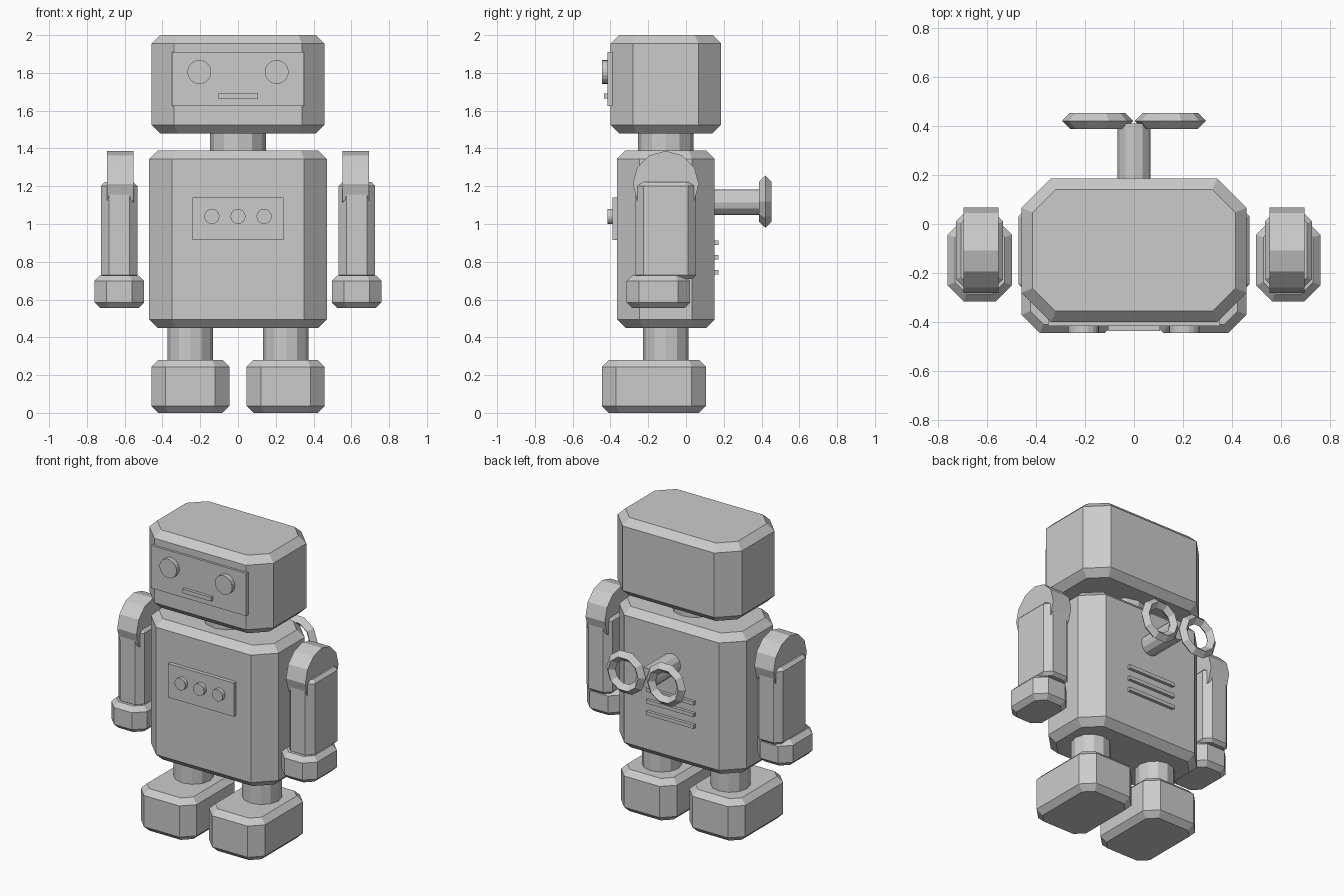
import bpy, bmesh
from math import pi, radians
from mathutils import Matrix, Vector

if "Cube" in bpy.data.objects:
    bpy.data.objects.remove(bpy.data.objects["Cube"])

grey = bpy.data.materials.new("plain_grey")
grey.use_nodes = True
COLOUR = (0.6, 0.6, 0.6, 1)
grey.diffuse_color = COLOUR
grey.node_tree.nodes["Principled BSDF"].inputs["Base Color"].default_value = COLOUR
MID = -0.107  # depth of the body axis


def finish(bm, name):
    bmesh.ops.recalc_face_normals(bm, faces=bm.faces)
    mesh = bpy.data.meshes.new(name)
    bm.to_mesh(mesh)
    bm.free()
    mesh.materials.append(grey)
    obj = bpy.data.objects.new(name, mesh)
    bpy.context.collection.objects.link(obj)
    return obj


def box(name, x, y, z, corner=0, rim=0):
    """Box from (min, max) ranges, with chamfered uprights and rims."""
    bm = bmesh.new()
    bmesh.ops.create_cube(bm, size=1)
    for v in bm.verts:
        v.co = Vector([(r[0] + r[1]) / 2 + c * (r[1] - r[0]) for r, c in zip((x, y, z), v.co)])
    if corner:
        uprights = [e for e in bm.edges if abs(e.verts[0].co.z - e.verts[1].co.z) > 1e-4]
        bmesh.ops.bevel(bm, geom=uprights, offset=corner, segments=1, affect='EDGES')
    if rim:
        rims = [e for e in bm.edges if abs(e.verts[0].co.z - e.verts[1].co.z) < 1e-4]
        bmesh.ops.bevel(bm, geom=rims, offset=rim, segments=1, affect='EDGES')
    return finish(bm, name)


def cylinder(name, centre, radius, length, axis='Z', sides=12):
    turn = {'X': Matrix.Rotation(pi / 2, 4, 'Y'),
            'Y': Matrix.Rotation(pi / 2, 4, 'X'), 'Z': Matrix()}[axis]
    bm = bmesh.new()
    bmesh.ops.create_cone(bm, cap_ends=True, segments=sides, radius1=radius, radius2=radius,
                          depth=length, matrix=Matrix.Translation(centre) @ turn)
    return finish(bm, name)


def ring(name, centre, major, minor, sides=10):
    """Diamond-section ring facing the back."""
    bm = bmesh.new()
    section = [bm.verts.new(p) for p in ((major + minor, 0, 0), (major, minor, 0),
                                         (major - minor, 0, 0), (major, -minor, 0))]
    edges = [bm.edges.new((section[i], section[i - 1])) for i in range(4)]
    bmesh.ops.spin(bm, geom=section + edges, cent=(0, 0, 0), axis=(0, 1, 0),
                   angle=2 * pi, steps=sides)
    bmesh.ops.remove_doubles(bm, verts=bm.verts, dist=1e-4)
    bmesh.ops.translate(bm, verts=bm.verts, vec=centre)
    return finish(bm, name)


# Head, neck and torso
box("head", (-0.458, 0.458), (MID - 0.293, MID + 0.293), (1.48, 2), 0.12, 0.045)
cylinder("neck", (0, MID, 1.435), 0.147, 0.15)
box("torso", (-0.47, 0.47), (-0.365, 0.152), (0.45, 1.39), 0.12, 0.045)

# Face
box("face_plate", (-0.35, 0.35), (-0.415, -0.385), (1.625, 1.91))
box("mouth", (-0.105, 0.105), (-0.435, -0.41), (1.665, 1.692))

# Chest panel
box("chest_panel", (-0.242, 0.242), (-0.39, -0.36), (0.915, 1.14))
for i in (-1, 0, 1):
    cylinder("chest_button", (i * 0.138, -0.4, 1.04), 0.04, 0.03, 'Y', 16)

# Back vents
for i in range(3):
    z = 0.745 + i * 0.078
    box("back_vent", (-0.175, 0.175), (0.145, 0.172), (z - 0.012, z + 0.012))

# Winding key
cylinder("key_shaft", (0, 0.275, 1.115), 0.068, 0.27, 'Y')

# Paired parts
for s, side in ((-1, "right"), (1, "left")):
    def span(a, b):
        return sorted((s * a, s * b))
    cylinder(side + "_eye", (s * 0.205, -0.427, 1.805), 0.063, 0.036, 'Y', 20)
    ring(side + "_key_loop", (s * 0.148, 0.42, 1.118), 0.112, 0.033)
    cylinder(side + "_leg", (s * 0.253, MID, 0.365), 0.121, 0.2)
    box(side + "_foot", span(0.046, 0.458), (-0.445, 0.105), (0, 0.28), 0.075, 0.036)
    cylinder(side + "_shoulder", (s * 0.623, MID, 1.212), 0.175, 0.142, 'X')
    box(side + "_arm", span(0.533, 0.725), (MID - 0.16, MID + 0.16), (0.71, 1.222), 0.042, 0.02)
    box(side + "_hand", span(0.497, 0.76), (-0.315, 0.022), (0.555, 0.728), 0.065, 0.03)
